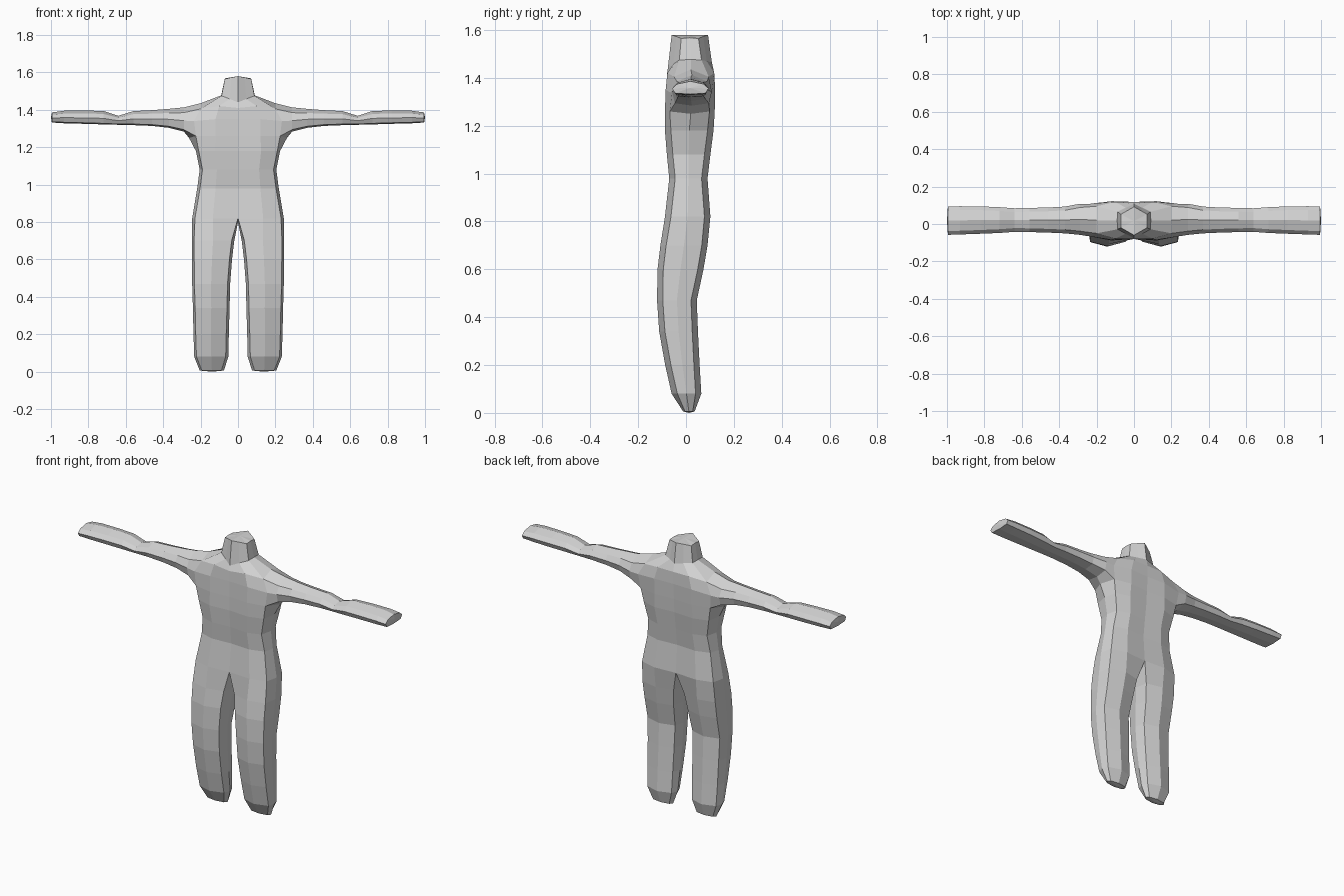
import bpy, bmesh

grey = bpy.data.materials.new("plain grey")
grey.diffuse_color = (0.65, 0.65, 0.65, 1)

bm = bmesh.new()


def ring(points):
    return [bm.verts.new(p) for p in points]


def bridge(a, b, closed=False, skip=()):
    n = len(a)
    for i in range(n if closed else n - 1):
        if i not in skip:
            j = (i + 1) % n
            bm.faces.new((a[i], a[j], b[j], b[i]))


def torso_ring(z, w, yf, yb):
    # half section from front centre round the side to back centre
    m = (yf + yb) / 2
    return ring([(0, yf + .008, z), (w * .55, yf, z), (w - .015, yf + .025, z),
                 (w, m, z), (w - .015, yb - .025, z), (w * .55, yb, z),
                 (0, yb - .008, z)])


def leg_ring(z, xi, xo, yf, yb, c=.024):
    m, x = (yf + yb) / 2, (xi + xo) / 2
    return ring([(xi + .014, yf + c, z), (x, yf, z), (xo - .012, yf + c, z),
                 (xo, m, z), (xo - .012, yb - c, z), (x, yb, z),
                 (xi + .014, yb - c, z), (xi, m, z)])


def arm_ring(x, zb, zt, yf, yb):
    m, h = (yf + yb) / 2, zt - zb
    return ring([(x, m, zb), (x, yf + .012, zb + h * .08), (x, yf, zb + h * .45),
                 (x, yf + .02, zb + h * .78), (x, m, zt),
                 (x, yb - .02, zb + h * .78), (x, yb, zb + h * .45),
                 (x, yb - .012, zb + h * .08)])


# Torso, from crotch up to the armpit
rows = [torso_ring(*r) for r in [
    (.82, .245, -.088, .102), (.98, .218, -.070, .090),
    (1.08, .205, -.080, .102), (1.18, .225, -.088, .115)]]
armpit = ring([(0, -.080, 1.26), (.12, -.088, 1.26), (.225, -.068, 1.26),
               (.262, .02, 1.25), (.225, .098, 1.26), (.12, .120, 1.26),
               (0, .112, 1.26)])
chest = ring([(0, -.080, 1.35), (.12, -.085, 1.35), (.235, -.066, 1.34),
              (.25, .02, 1.34), (.235, .108, 1.34), (.12, .122, 1.35),
              (0, .118, 1.35)])
shoulder = ring([(0, -.080, 1.41), (.10, -.078, 1.42), (.20, -.050, 1.405),
                 (.20, .02, 1.435), (.20, .095, 1.405), (.10, .118, 1.42),
                 (0, .118, 1.42)])
rows.append(armpit)
for a, b in zip(rows, rows[1:]):
    bridge(a, b)
bridge(armpit, chest, skip=(2, 3))
bridge(chest, shoulder, skip=(2, 3))

# Neck, a tapered hexagon with a closed top
base = ring([(0, -.076, 1.44), (.044, -.052, 1.458), (.088, -.028, 1.475),
             (.09, .02, 1.477), (.088, .065, 1.475), (.044, .087, 1.470),
             (0, .108, 1.465)])
top = ring([(0, -.060, 1.58), (.035, -.040, 1.573), (.070, -.020, 1.565),
            (.070, .016, 1.568), (.070, .052, 1.565), (.035, .072, 1.573),
            (0, .092, 1.58)])
bridge(shoulder, base)
bridge(base, top)
centre = bm.verts.new((0, .016, 1.58))
for i in range(6):
    bm.faces.new((top[i], top[i + 1], centre))

# Arm, grown out of the gap left in the shoulder
hole = [armpit[3], armpit[2], chest[2], shoulder[2], shoulder[3],
        shoulder[4], chest[4], armpit[4]]
bm.verts.remove(chest[3])
for spec in [(.29, 1.284, 1.413, -.058, .108), (.37, 1.304, 1.405, -.050, .093),
             (.46, 1.314, 1.398, -.046, .088), (.56, 1.318, 1.393, -.043, .086),
             (.64, 1.320, 1.368, -.042, .084), (.72, 1.322, 1.394, -.048, .090),
             (.82, 1.325, 1.396, -.052, .094), (.93, 1.328, 1.395, -.056, .095),
             (.995, 1.332, 1.386, -.058, .094)]:
    nxt = arm_ring(*spec)
    bridge(hole, nxt, True)
    hole = nxt
tip = bm.verts.new((1, .018, 1.358))
for i in range(8):
    bm.faces.new((hole[i], hole[(i + 1) % 8], tip))

# Leg, starting from the lowest torso ring plus a crotch point
last = rows[0] + [bm.verts.new((0, .007, .80))]
for spec in [(.70, .020, .247, -.107, .090), (.60, .032, .246, -.119, .073),
             (.47, .042, .245, -.121, .045), (.34, .045, .241, -.112, .050),
             (.20, .049, .238, -.087, .057), (.08, .052, .234, -.060, .064),
             (.006, .075, .205, -.012, .036, .008)]:
    nxt = leg_ring(*spec)
    bridge(last, nxt, True)
    last = nxt
sole = bm.verts.new((.14, .012, 0))
for i in range(8):
    bm.faces.new((last[i], last[(i + 1) % 8], sole))

bmesh.ops.recalc_face_normals(bm, faces=bm.faces[:])
# make sure the surface faces outwards, judged by the outer arm tip
bm.normal_update()
if tip.link_faces[0].normal.x < 0:
    bmesh.ops.reverse_faces(bm, faces=bm.faces[:])

mesh = bpy.data.meshes.new("body")
bm.to_mesh(mesh)
bm.free()
mesh.materials.append(grey)
body = bpy.data.objects.new("body", mesh)
bpy.context.collection.objects.link(body)
mirror = body.modifiers.new("other half", 'MIRROR')
mirror.use_clip = True
mirror.merge_threshold = .001
